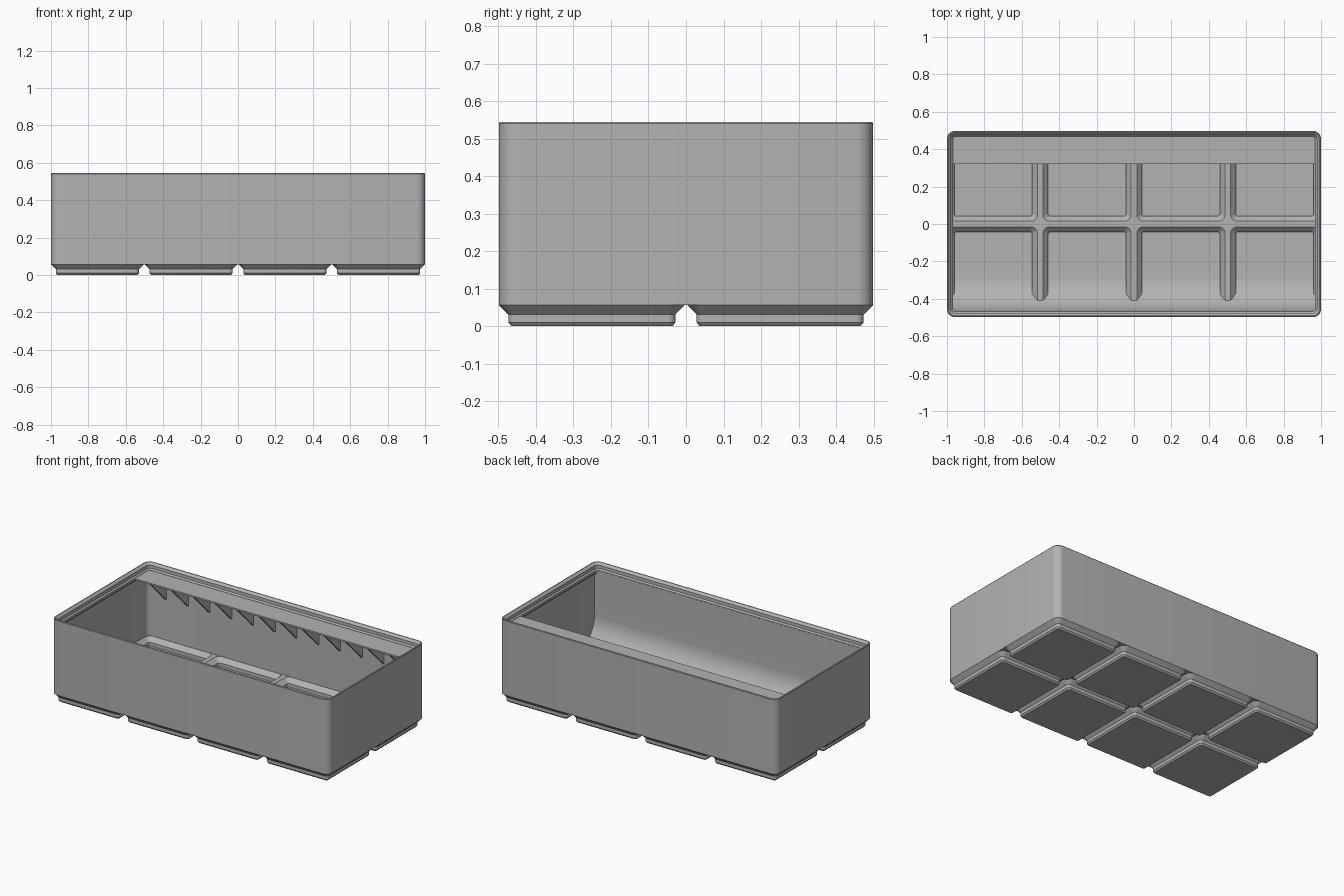
import bpy, bmesh, math

if "Cube" in bpy.data.objects:
    bpy.data.objects.remove(bpy.data.objects["Cube"])

HX, HY, RAD = 1.0, 0.4985, 0.0448      # outer half sizes and corner radius
PITCH, FOOT_H, FLOOR, HEIGHT = 0.5015, 0.0567, 0.065, 0.545
CELLS = [((i - 1.5) * PITCH, (j - 0.5) * PITCH) for i in range(4) for j in range(2)]

grey = bpy.data.materials.new("plain grey")
grey.use_nodes = True
colour = (0.45, 0.45, 0.45, 1)
grey.diffuse_color = colour
grey.node_tree.nodes["Principled BSDF"].inputs["Base Color"].default_value = colour


def ring(bm, cx, cy, hx, hy, r, z, steps=6):
    """Rounded rectangle loop of vertices."""
    verts = []
    for k, (sx, sy) in enumerate([(1, 1), (-1, 1), (-1, -1), (1, -1)]):
        for s in range(steps + 1):
            a = math.pi / 2 * (k + s / steps)
            verts.append(bm.verts.new((cx + sx * (hx - r) + r * math.cos(a),
                                       cy + sy * (hy - r) + r * math.sin(a), z)))
    return verts


def loft(bm, loops):
    """Skin consecutive loops and cap both ends."""
    n = len(loops[0])
    for a, b in zip(loops, loops[1:]):
        for i in range(n):
            j = (i + 1) % n
            bm.faces.new((a[i], a[j], b[j], b[i]))
    bm.faces.new(loops[0][::-1])
    bm.faces.new(loops[-1])


def prism(bm, profile, x0, x1):
    """Extrude a (y, z) profile along x."""
    loft(bm, [[bm.verts.new((x, y, z)) for y, z in profile] for x in (x0, x1)])


def finish(bm, name):
    bmesh.ops.recalc_face_normals(bm, faces=bm.faces)
    mesh = bpy.data.meshes.new(name)
    bm.to_mesh(mesh)
    bm.free()
    mesh.materials.append(grey)
    ob = bpy.data.objects.new(name, mesh)
    bpy.context.collection.objects.link(ob)
    return ob


def cut(ob, cutter):
    """Subtract the cutter and bake the result."""
    mod = ob.modifiers.new("cut", 'BOOLEAN')
    mod.operation, mod.solver, mod.object = 'DIFFERENCE', 'EXACT', cutter
    bpy.context.view_layer.update()
    baked = bpy.data.meshes.new_from_object(ob.evaluated_get(bpy.context.evaluated_depsgraph_get()))
    ob.modifiers.clear()
    ob.data = baked


def cell_solids(name, steps):
    """One lofted solid per grid cell from (half size, radius, z) steps."""
    bm = bmesh.new()
    for cx, cy in CELLS:
        loft(bm, [ring(bm, cx, cy, h, h, r, z) for h, r, z in steps])
    return finish(bm, name)


def scoop_arc(start):
    """Curved front ramp, from a start angle up to the vertical."""
    angles = [start + (math.pi / 2 - start) * i / 16 for i in range(17)]
    return [(-0.277 - 0.19 * math.sin(a), 0.2015 - 0.19 * math.cos(a)) for a in angles]


# Walls, floor and stepped stacking lip: (inset, z) from outside to inside
bm = bmesh.new()
shell = [(0, FOOT_H), (0, HEIGHT - 0.004), (0.003, HEIGHT), (0.0085, HEIGHT),
         (0.0227, 0.531), (0.0227, 0.51), (0.031, 0.5015), (0.031, 0.487),
         (0.0113, 0.4675), (0.0113, FLOOR)]
loft(bm, [ring(bm, 0, 0, HX - d, HY - d, RAD - d, z) for d, z in shell])
bin_body = finish(bm, "bin_body")

# Stepped feet
feet = cell_solids("feet", [(0.2137, 0.0105, 0), (0.2221, 0.019, 0.0096),
                            (0.2221, 0.019, 0.031), (0.2478, RAD, FOOT_H)])

# Hollows inside the feet, ending at the front ramp
pockets = cell_solids("pocket_cutter", [(0.208, 0.012, 0.012), (0.208, 0.012, 0.036),
                                        (0.236, 0.036, 0.064), (0.236, 0.036, 0.08)])
bm = bmesh.new()
prism(bm, scoop_arc(0) + [(-0.467, 0.3), (-0.6, 0.3), (-0.6, -0.1), (-0.277, -0.1)], -1.2, 1.2)
ramp_cutter = finish(bm, "ramp_cutter")
cut(pockets, ramp_cutter)
for part in (bin_body, feet):
    cut(part, pockets)
for helper in (pockets, ramp_cutter):
    bpy.data.objects.remove(helper)

# Front ramp above the floor
bm = bmesh.new()
prism(bm, scoop_arc(0.747) + [(-0.467, 0.495), (-0.48, 0.495), (-0.48, 0.062)], -0.9895, 0.9895)
front_ramp = finish(bm, "front_ramp")

# Label shelf at the back
bm = bmesh.new()
prism(bm, [(0.32, 0.49), (0.48, 0.49), (0.48, 0.5), (0.32, 0.5)], -0.9895, 0.9895)
label_shelf = finish(bm, "label_shelf")

# Triangular brackets under the shelf
bm = bmesh.new()
for i in range(12):
    x = (i - 5.5) * 0.157
    prism(bm, [(0.323, 0.492), (0.489, 0.492), (0.489, 0.326)], x - 0.007, x + 0.007)
shelf_brackets = finish(bm, "shelf_brackets")

# Smooth the rounded corners, keep hard edges
bpy.ops.object.select_all(action='DESELECT')
for ob in (bin_body, feet, front_ramp, label_shelf, shelf_brackets):
    ob.select_set(True)
bpy.context.view_layer.objects.active = bin_body
bpy.ops.object.shade_smooth_by_angle(angle=math.radians(30))
